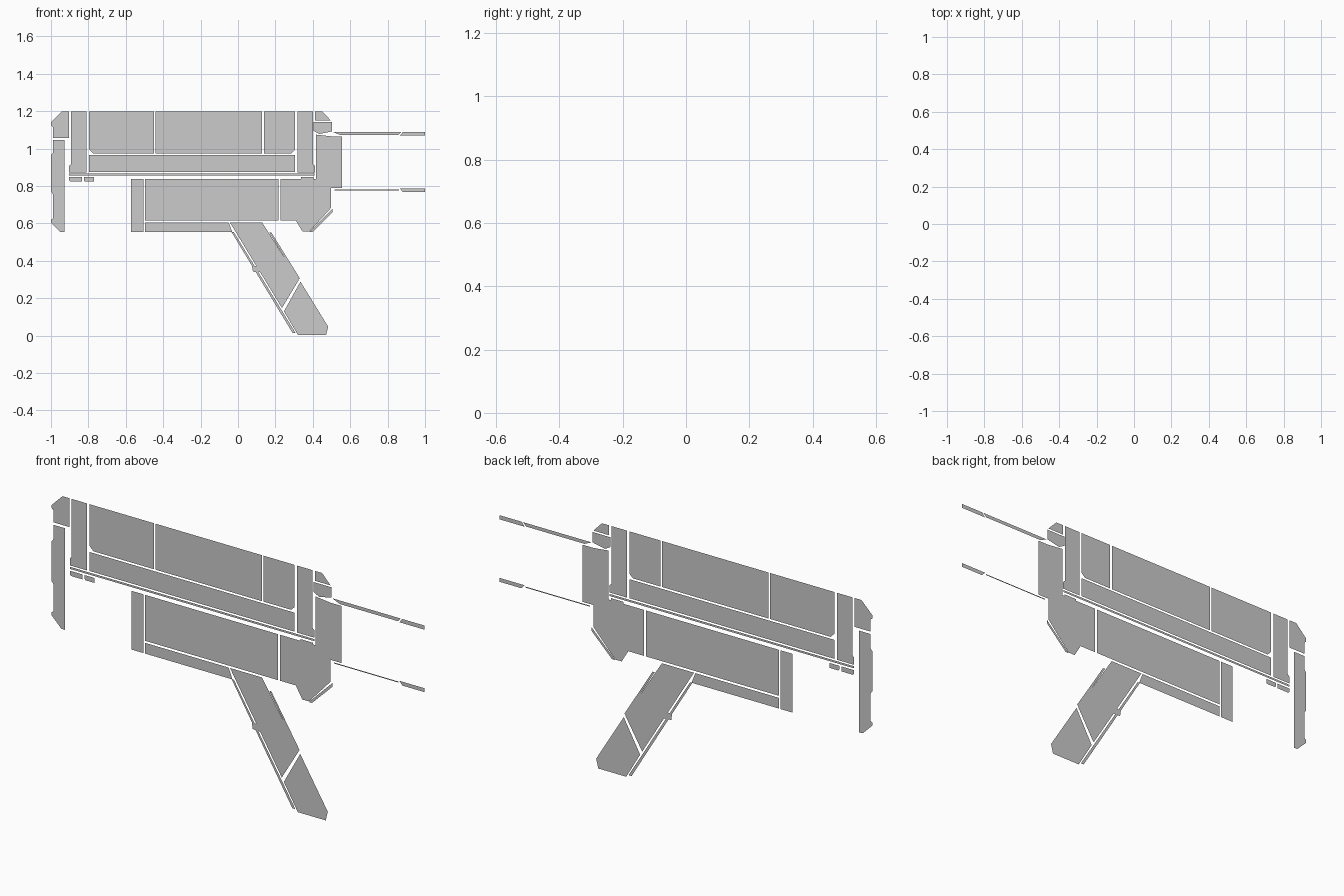
import bpy, bmesh

# Everything is a flat plate in the XZ plane; front-only details sit a hair forward.
def plate(name, pts, y=0.0):
    bm = bmesh.new()
    face = bm.faces.new([bm.verts.new((x, y, z)) for x, z in pts])
    face.normal_update()
    if face.normal.y > 0:
        face.normal_flip()
    mesh = bpy.data.meshes.new(name)
    bm.to_mesh(mesh)
    bm.free()
    obj = bpy.data.objects.new(name, mesh)
    bpy.context.collection.objects.link(obj)
    return obj

def rect(name, x0, x1, z0, z1, y=0.0):
    return plate(name, [(x0, z0), (x1, z0), (x1, z1), (x0, z1)], y)

def flip_x(pts, centre):
    return [(2 * centre - x, z) for x, z in pts]

def flip_z(pts, centre):
    return [(x, 2 * centre - z) for x, z in pts]

TOP = 1.198

# Rear cap and the stock plate hanging below it
plate("rear_cap", [(-1, 1.14), (-.942, TOP), (-.904, TOP), (-.904, 1.058),
                   (-.99, 1.058), (-.99, 1.115), (-1, 1.125)])
plate("rear_stock_plate", [(-.99, 1.046), (-.928, 1.046), (-.928, .553), (-.948, .553),
                           (-1, .604), (-1, .62), (-.99, .626), (-.99, .757), (-1, .77),
                           (-1, .965), (-.99, .978)])

# Upper receiver: two mirrored columns with panels between
column = [(-.893, TOP), (-.81, TOP), (-.81, .873), (-.903, .873), (-.903, .908), (-.893, .917)]
plate("rear_column", column)
plate("front_column", flip_x(column, -.246))
plate("rear_top_panel", [(-.796, TOP), (-.45, TOP), (-.45, .975), (-.776, .975), (-.796, .995)])
rect("middle_top_panel", -.442, .129, .975, TOP)
plate("front_top_panel", [(.138, TOP), (.304, TOP), (.304, .993), (.285, .975), (.138, .975)])
rect("lower_side_panel", -.796, .304, .874, .966)
rect("rail_strip", -.903, .41, .856, .866)

# Small lugs under the rail
plate("rear_lug", [(-.903, .847), (-.835, .847), (-.835, .823), (-.895, .823), (-.903, .83)])
plate("second_lug", [(-.824, .847), (-.77, .847), (-.77, .823), (-.818, .823), (-.824, .83)])
plate("front_lug", [(.337, .847), (.404, .847), (.404, .82), (.36, .82), (.337, .832)], -.001)

# Front cap and front body
plate("front_cap", [(.412, TOP), (.451, TOP), (.497, 1.15), (.412, 1.15)])
plate("front_sight_block", [(.404, 1.142), (.503, 1.142), (.503, 1.092), (.435, 1.078),
                            (.404, 1.095)])
plate("front_body", [(.416, 1.075), (.497, 1.066), (.556, 1.066), (.556, .789), (.497, .789),
                     (.497, .683), (.381, .556), (.345, .556), (.31, .615), (.226, .615),
                     (.226, .838), (.416, .838)])
plate("front_edge_strip", [(.506, .678), (.506, .66), (.397, .553), (.38, .553)])

# Two rods with slanted tips
plate("upper_rod", [(.506, 1.09), (.874, 1.09), (.858, 1.073), (.545, 1.073)])
plate("upper_rod_tip", [(.882, 1.09), (1, 1.09), (1, 1.07), (.866, 1.07)])
rect("lower_rod", .516, .861, .776, .781)
plate("lower_rod_tip", [(.866, .786), (1, .786), (1, .767), (.882, .767)])

# Lower body
rect("lower_body_rear", -.571, -.506, .553, .838)
rect("lower_body_side", -.498, .216, .615, .838)
plate("lower_body_base", [(-.498, .605), (-.05, .605), (-.03, .553), (-.498, .553)])
marker = [(-.487, .656), (-.458, .656), (-.413, .628), (-.487, .628)]
plate("upper_side_marker", marker, -.001)
plate("lower_side_marker", flip_z(marker, .611), -.001)

# Slanted grip with edge strips and catch
plate("grip_upper", [(-.043, .605), (.129, .605), (.325, .298), (.235, .148)])
plate("grip_lower", [(.334, .289), (.482, .048), (.471, .003), (.321, .003), (.246, .13)])
plate("grip_rear_strip", [(-.034, .553), (-.022, .553), (.308, .014), (.292, .014)])
plate("grip_front_strip", [(.168, .551), (.179, .551), (.331, .306), (.321, .299)])
plate("grip_catch", [(.075, .372), (.123, .375), (.144, .338), (.08, .342)], -.001)
